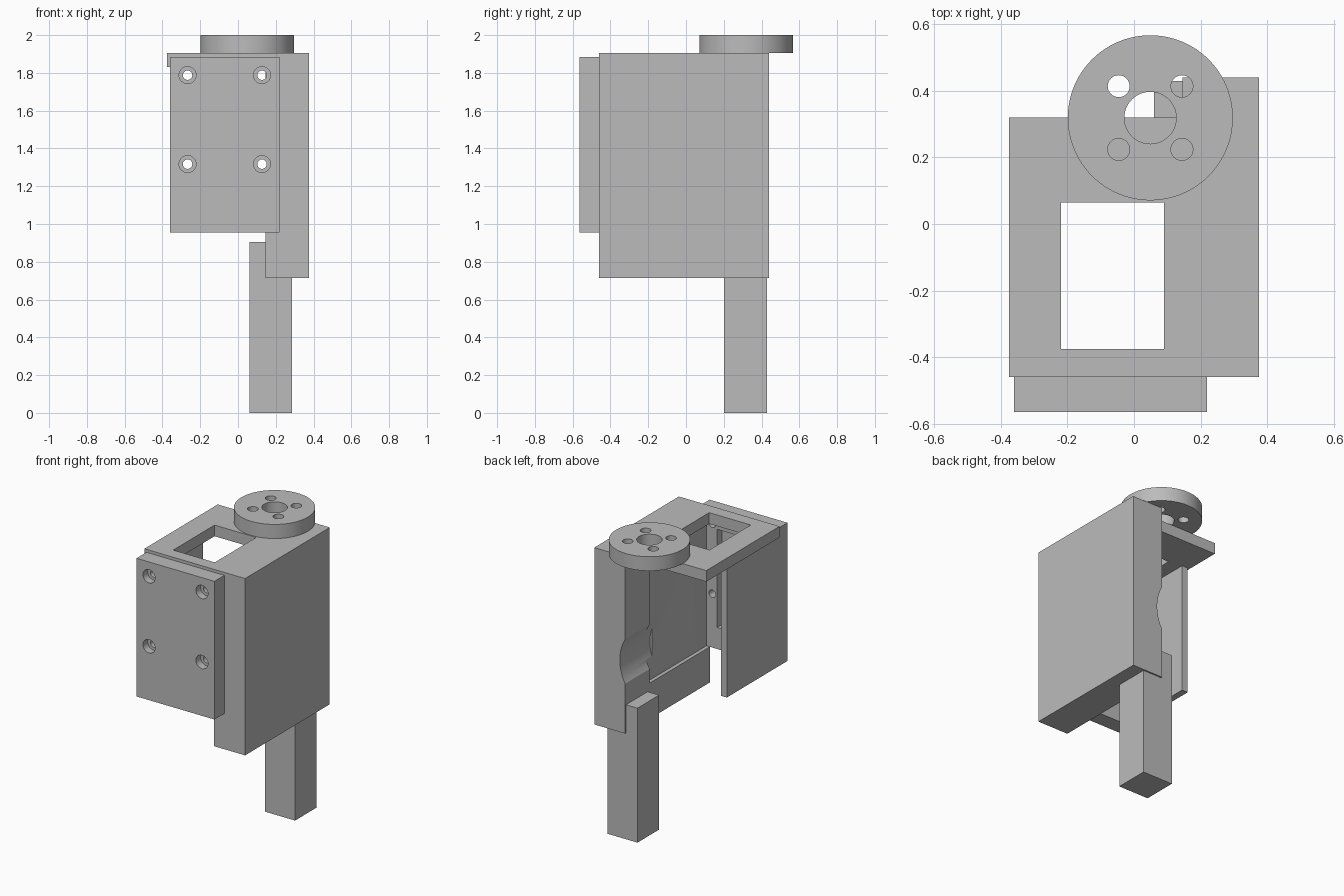
import bpy
import math

if "Cube" in bpy.data.objects:
    bpy.data.objects.remove(bpy.data.objects["Cube"], do_unlink=True)

grey = bpy.data.materials.new("plain grey")
grey.use_nodes = True
grey.diffuse_color = (0.5, 0.5, 0.5, 1)
grey.node_tree.nodes["Principled BSDF"].inputs["Base Color"].default_value = (0.5, 0.5, 0.5, 1)


def box(name, x, y, z):
    """Box from (min, max) pairs."""
    bpy.ops.mesh.primitive_cube_add(size=1, location=[sum(r) / 2 for r in (x, y, z)])
    ob = bpy.context.object
    ob.name = name
    ob.scale = [r[1] - r[0] for r in (x, y, z)]
    bpy.ops.object.transform_apply(location=True, rotation=True, scale=True)
    ob.data.materials.append(grey)
    return ob


def cylinder(name, radius, depth, centre, along_y=False, sides=48):
    bpy.ops.mesh.primitive_cylinder_add(vertices=sides, radius=radius, depth=depth, location=centre,
                                        rotation=(math.pi / 2 if along_y else 0, 0, 0))
    ob = bpy.context.object
    ob.name = name
    bpy.ops.object.transform_apply(location=True, rotation=True, scale=True)
    ob.data.materials.append(grey)
    return ob


def combine(target, tool, operation="DIFFERENCE"):
    """Apply a boolean and discard the tool."""
    bpy.context.view_layer.objects.active = target
    mod = target.modifiers.new("boolean", "BOOLEAN")
    mod.operation = operation
    mod.solver = "EXACT"
    mod.object = tool
    bpy.ops.object.modifier_apply(modifier=mod.name)
    bpy.data.objects.remove(tool, do_unlink=True)


def smooth(ob):
    bpy.ops.object.select_all(action="DESELECT")
    ob.select_set(True)
    bpy.context.view_layer.objects.active = ob
    bpy.ops.object.shade_smooth_by_angle(angle=math.radians(30))


# Bracket: thick side wall with a shallow motor pocket and a round groove
bracket = box("bracket", (0.145, 0.375), (-0.46, 0.44), (0.715, 1.905))
combine(bracket, box("pocket", (0, 0.17), (-0.6, 0.18), (0.955, 1.83)))
combine(bracket, cylinder("groove", 0.3, 0.5, (-0.115, 0.37, 1.2), True, 64))

# Top plate with its rectangular window, merged into the wall
top_plate = box("top_plate", (-0.375, 0.25), (-0.46, 0.32), (1.83, 1.905))
combine(top_plate, box("window", (-0.22, 0.09), (-0.375, 0.065), (1.7, 2.0)))
combine(bracket, top_plate, "UNION")
smooth(bracket)

# Cover: front plate with a recess in its back, plus a thin side panel
cover = box("cover", (-0.36, 0.22), (-0.565, -0.46), (0.955, 1.885))
combine(cover, box("recess", (-0.22, 0.09), (-0.51, -0.4), (1.1, 1.76)))
for x in (-0.267, 0.127):
    for z in (1.317, 1.788):
        combine(cover, cylinder("screw_hole", 0.025, 0.4, (x, -0.5, z), True, 32))
        combine(cover, cylinder("counterbore", 0.045, 0.1, (x, -0.565, z), True, 32))
smooth(cover)
side_panel = box("side_panel", (-0.36, -0.316), (-0.46, 0.08), (0.955, 1.885))

# Leg below the wall
leg = box("leg", (0.06, 0.285), (0.2, 0.43), (0, 0.905))

# Horn disc with a centre bore and four holes
disc = cylinder("horn_disc", 0.248, 0.095, (0.049, 0.319, 1.9525), sides=96)
combine(disc, cylinder("bore", 0.078, 0.4, (0.049, 0.319, 1.95)))
for dx in (-0.095, 0.095):
    for dy in (-0.095, 0.095):
        combine(disc, cylinder("hole", 0.033, 0.4, (0.049 + dx, 0.319 + dy, 1.95), sides=32))
smooth(disc)
